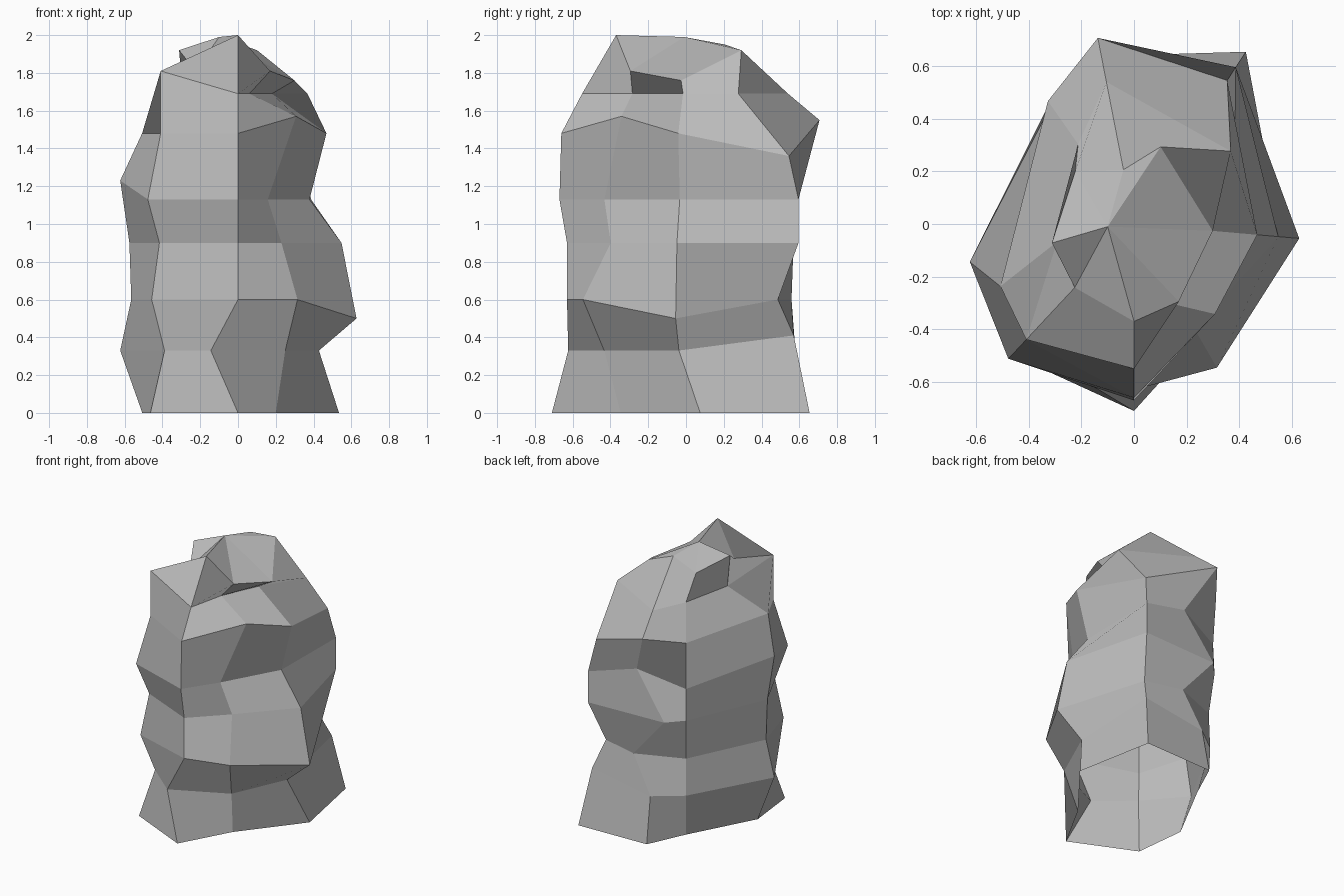
import bpy
import bmesh
import math

if "Cube" in bpy.data.objects:
    bpy.data.objects.remove(bpy.data.objects["Cube"])

# Ridges running up the rock: bearing in degrees and radius at each level
RIDGES = {
    -90: (.71, .64, .63, .63, .67, .66, .55, .37),
    -60: (.40, .50, .63, .46, .46, .46, .29, .34),
    -5: (.54, .43, .63, .55, .38, .47, .18, .30),
    57: (.78, .68, .58, .71, .71, .65, .46, .31),
    101: (.65, .59, .56, .61, .55, .72, .55, .21),
    125: (.44, .53, .52, .56, .55, .57, .37, .30),
    193: (.52, .64, .58, .59, .64, .56, .30, .32),
    227: (.68, .57, .67, .61, .70, .60, .60, .33),
}
LEVELS = (0, .33, .60, .90, 1.13, 1.48, 1.69)
CROWN = (2.0, 1.81, 1.76, 1.92, 1.95, 1.87, 1.92, 1.81)

# Chipped corners, by bearing and level: sideways twist in degrees, and lift
TWISTS = {
    (-90, 1): -13, (-60, 4): -10, (-60, 5): 12, (-60, 6): -18, (-5, 0): 13,
    (57, 6): -20, (57, 7): 14, (101, 2): -15, (101, 3): 10, (101, 4): -13,
    (125, 7): 13, (193, 5): 12,
}
LIFTS = {
    (-60, 5): .09, (-5, 2): -.10, (57, 1): .08, (57, 5): -.12,
    (101, 4): .10, (101, 5): .07, (193, 4): .10, (227, 6): .12,
}

stone = bpy.data.materials.new("grey stone")
stone.diffuse_color = (0.5, 0.5, 0.5, 1)
stone.use_nodes = True
stone.node_tree.nodes["Principled BSDF"].inputs["Base Color"].default_value = stone.diffuse_color


def make_ridge(bm, bearing, radii, crown):
    """Place one ridge of points from foot to crown."""
    verts = []
    for level, (radius, height) in enumerate(zip(radii, LEVELS + (crown,))):
        a = math.radians(bearing + TWISTS.get((bearing, level), 0))
        z = height + LIFTS.get((bearing, level), 0)
        verts.append(bm.verts.new((radius * math.cos(a), radius * math.sin(a), z)))
    return verts


bm = bmesh.new()
ridges = [make_ridge(bm, b, r, c) for (b, r), c in zip(RIDGES.items(), CROWN)]
peak = bm.verts.new((-.10, -.01, 1.99))

# Rock sides and faceted crown; the shell is open underneath
for i, left in enumerate(ridges):
    right = ridges[(i + 1) % len(ridges)]
    for k in range(len(left) - 1):
        bm.faces.new((left[k], right[k], right[k + 1], left[k + 1]))
    bm.faces.new((left[-1], right[-1], peak))

mesh = bpy.data.meshes.new("rock_pillar")
bm.to_mesh(mesh)
bm.free()
mesh.materials.append(stone)
rock = bpy.data.objects.new("rock_pillar", mesh)
bpy.context.collection.objects.link(rock)
